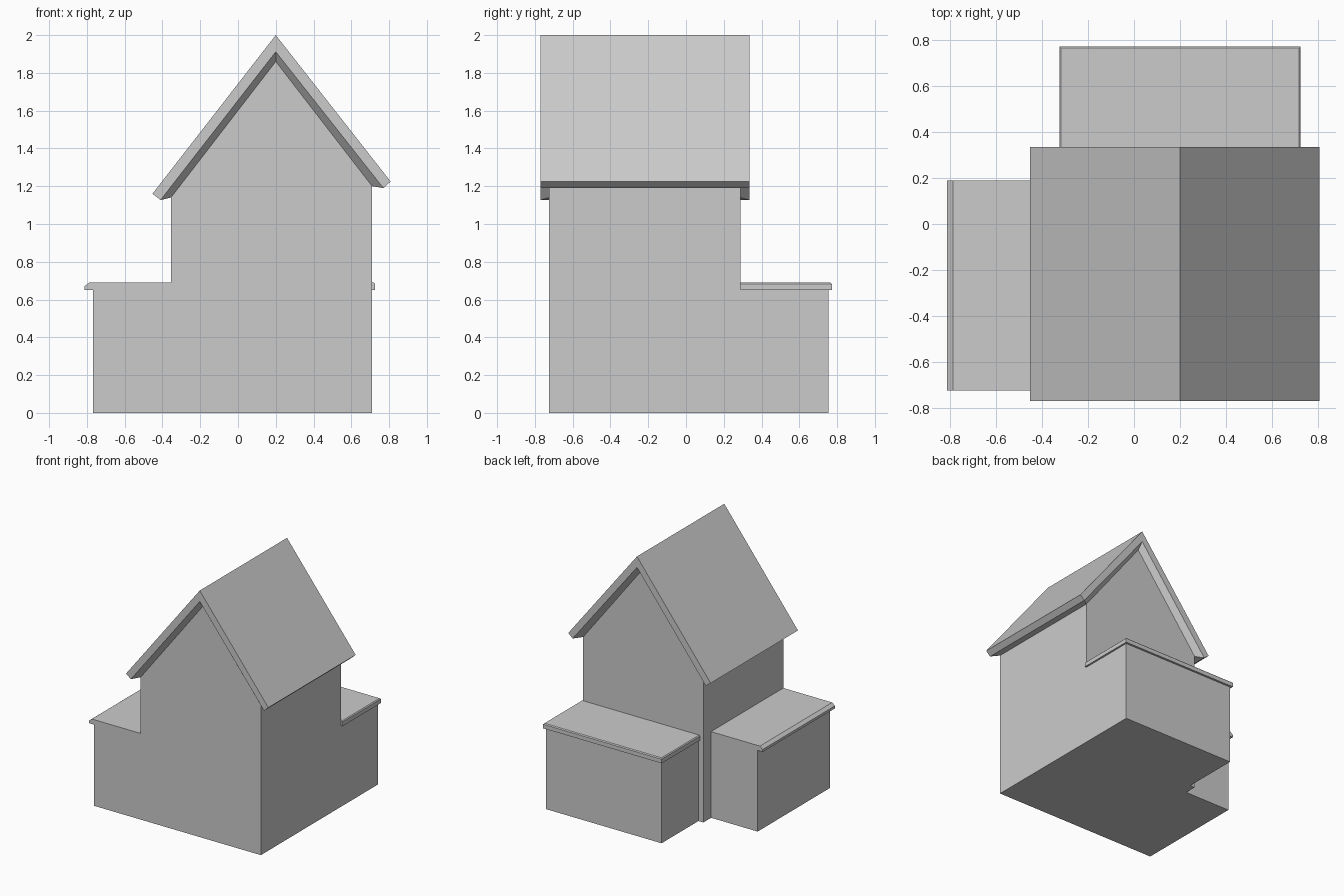
import bpy, bmesh

if "Cube" in bpy.data.objects:
    bpy.data.objects.remove(bpy.data.objects["Cube"])


def finish(name, bm):
    bmesh.ops.recalc_face_normals(bm, faces=bm.faces)
    mesh = bpy.data.meshes.new(name)
    bm.to_mesh(mesh)
    bm.free()
    obj = bpy.data.objects.new(name, mesh)
    bpy.context.collection.objects.link(obj)
    return obj


def extrude_profile(name, profile, y0, y1):
    """Prism from an (x, z) outline, running from y0 to y1."""
    bm = bmesh.new()
    rings = [[bm.verts.new((x, y, z)) for x, z in profile] for y in (y0, y1)]
    for ring in rings:
        bm.faces.new(ring)
    n = len(profile)
    for i in range(n):
        j = (i + 1) % n
        bm.faces.new((rings[0][i], rings[0][j], rings[1][j], rings[1][i]))
    return finish(name, bm)


def box(name, x0, x1, y0, y1, z0, z1):
    return extrude_profile(name, [(x0, z0), (x1, z0), (x1, z1), (x0, z1)], y0, y1)


# Main gabled house body
wall_top = [(-0.355, 1.14), (0.2, 1.86), (0.71, 1.2)]
extrude_profile("house_body", [(0.71, 0), (-0.355, 0)] + wall_top, -0.725, 0.288)

# Pitched roof: outer slopes, thick edge, then underside tapering in to the walls
bm = bmesh.new()
outer = [(-0.453, 1.16), (0.2, 2.0), (0.808, 1.225)]
lower = [(-0.41, 1.127), (0.2, 1.912), (0.77, 1.19)]
layers = [(outer, -0.77, 0.335), (lower, -0.77, 0.335), (wall_top, -0.725, 0.288)]
front, back = [[[bm.verts.new((x, layer[side], z)) for x, z in layer[0]]
                for layer in layers] for side in (1, 2)]
for rows in (front, back):
    for a, b in zip(rows, rows[1:]):
        for i in range(2):
            bm.faces.new((a[i], a[i + 1], b[i + 1], b[i]))
for i in range(2):
    bm.faces.new((front[0][i], front[0][i + 1], back[0][i + 1], back[0][i]))
for end in (0, 2):
    for k in range(2):
        bm.faces.new((front[k][end], front[k + 1][end], back[k + 1][end], back[k][end]))
finish("gable_roof", bm)

# Left side extension with a flat roof overhanging its outer edge
box("left_extension", -0.768, -0.355, -0.725, 0.19, 0, 0.65)
extrude_profile("left_extension_roof",
                [(-0.355, 0.65), (-0.813, 0.65), (-0.813, 0.67), (-0.788, 0.69), (-0.355, 0.69)],
                -0.725, 0.19)

# Rear extension with a flat roof overhanging three sides
box("rear_extension", -0.312, 0.71, 0.288, 0.755, 0, 0.65)
roof = box("rear_extension_roof", -0.325, 0.725, 0.288, 0.772, 0.65, 0.69)

# Small chamfer around the three free top edges of the rear roof
bm = bmesh.new()
bm.from_mesh(roof.data)
edges = [e for e in bm.edges
         if all(v.co.z > 0.68 for v in e.verts) and any(v.co.y > 0.7 for v in e.verts)]
bmesh.ops.bevel(bm, geom=edges, offset=0.007, segments=1, affect='EDGES')
bm.to_mesh(roof.data)
bm.free()
